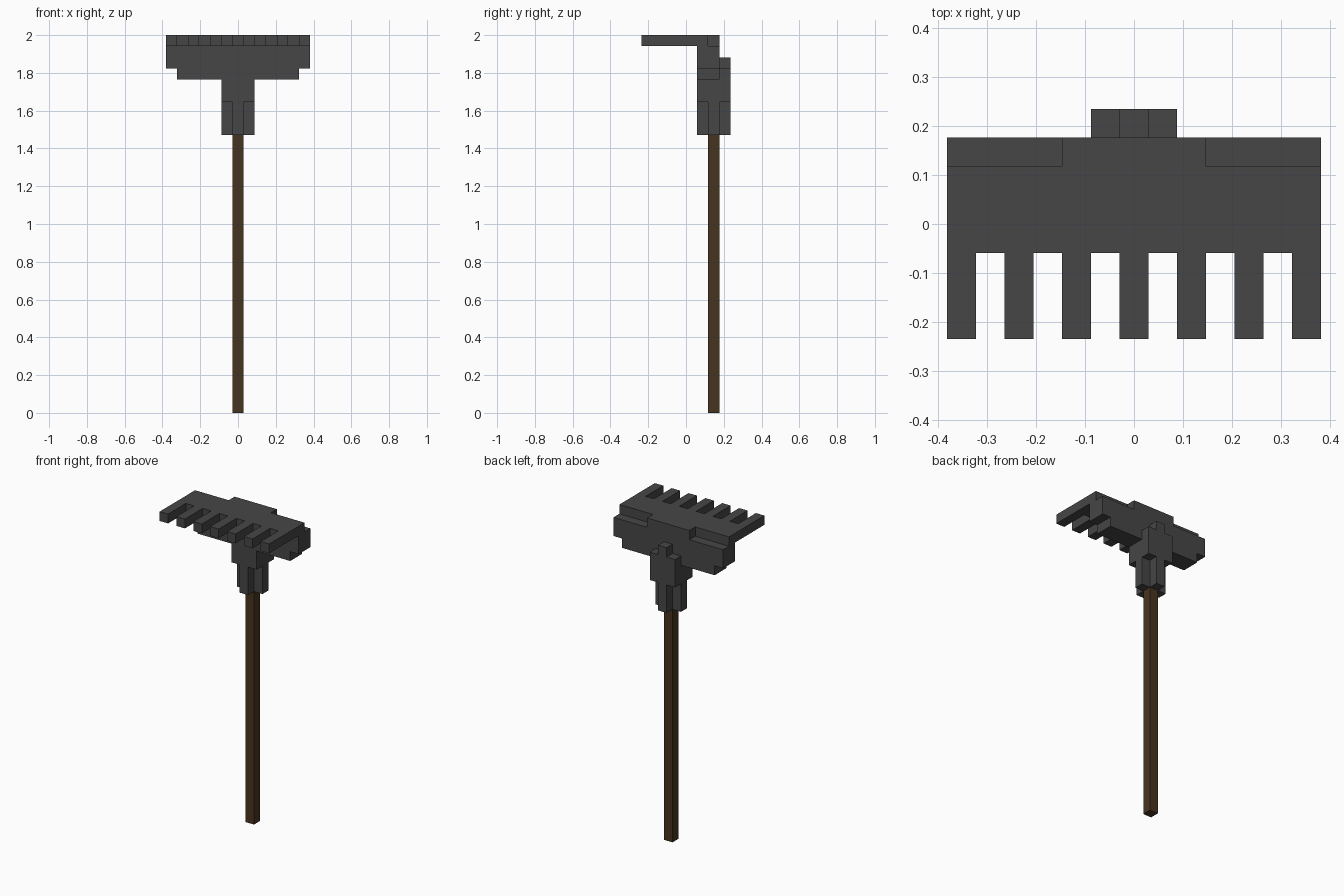
import bpy, bmesh
from mathutils import Vector

cube = bpy.data.objects.get("Cube")
if cube:
    bpy.data.objects.remove(cube, do_unlink=True)

U = 2 / 34  # one block of the grid; the rake is 34 blocks tall


def material(name, rgb):
    mat = bpy.data.materials.new(name)
    mat.use_nodes = True
    mat.diffuse_color = (*rgb, 1)
    mat.node_tree.nodes["Principled BSDF"].inputs["Base Color"].default_value = (*rgb, 1)
    return mat


iron = material("dark iron", (0.061, 0.061, 0.061))
wood = material("dark wood", (0.064, 0.034, 0.014))


def mirrored(half):
    """Complete a right-hand half outline across x = 0."""
    return half + [(-x, v) for x, v in reversed(half)]


def extrude(name, outline, start, end, mat, axis="z"):
    """Extrude an outline, in blocks, along z (outline xy) or y (outline xz)."""
    bm = bmesh.new()
    if axis == "z":
        points = [(x, v, start) for x, v in outline]
        step = Vector((0, 0, end - start))
    else:
        points = [(x, start, v) for x, v in outline]
        step = Vector((0, end - start, 0))
    base = bm.faces.new([bm.verts.new(p) for p in points])
    top = bmesh.ops.extrude_face_region(bm, geom=[base], use_keep_orig=True)["geom"]
    bmesh.ops.translate(bm, vec=step, verts=[g for g in top if isinstance(g, bmesh.types.BMVert)])
    bmesh.ops.recalc_face_normals(bm, faces=bm.faces[:])
    bmesh.ops.scale(bm, vec=(U, U, U), verts=bm.verts[:])
    mesh = bpy.data.meshes.new(name)
    bm.to_mesh(mesh)
    bm.free()
    mesh.materials.append(mat)
    obj = bpy.data.objects.new(name, mesh)
    bpy.context.collection.objects.link(obj)
    return obj


# Wooden handle
extrude("handle", mirrored([(0.5, 2), (0.5, 3)]), 0, 25, wood)

# Socket: cross-shaped collar, then a solid block around the handle top
extrude("socket_collar", mirrored([(0.5, 1), (0.5, 2), (1.5, 2), (1.5, 3), (0.5, 3), (0.5, 4)]),
        25, 28, iron)
extrude("socket_block", mirrored([(1.5, 1), (1.5, 4)]), 28, 30, iron)

# Stepped lug up the back of the head
extrude("back_lug", mirrored([(1.5, 30), (1.5, 31), (0.5, 31), (0.5, 32)]), 3, 4, iron, "y")

# Upright head plate with narrower lower edge
extrude("head_plate", mirrored([(5.5, 30), (5.5, 31), (6.5, 31), (6.5, 33)]), 1, 3, iron, "y")

# Top plate: comb of seven teeth in front, raised middle step behind
comb = []
for i in range(7):
    x = -6.5 + 2 * i
    comb += [(x, -1), (x, -4), (x + 1, -4), (x + 1, -1)]
comb = comb[1:-1]
extrude("toothed_plate", comb + [(6.5, 2), (2.5, 2), (2.5, 3), (-2.5, 3), (-2.5, 2), (-6.5, 2)],
        33, 34, iron)
